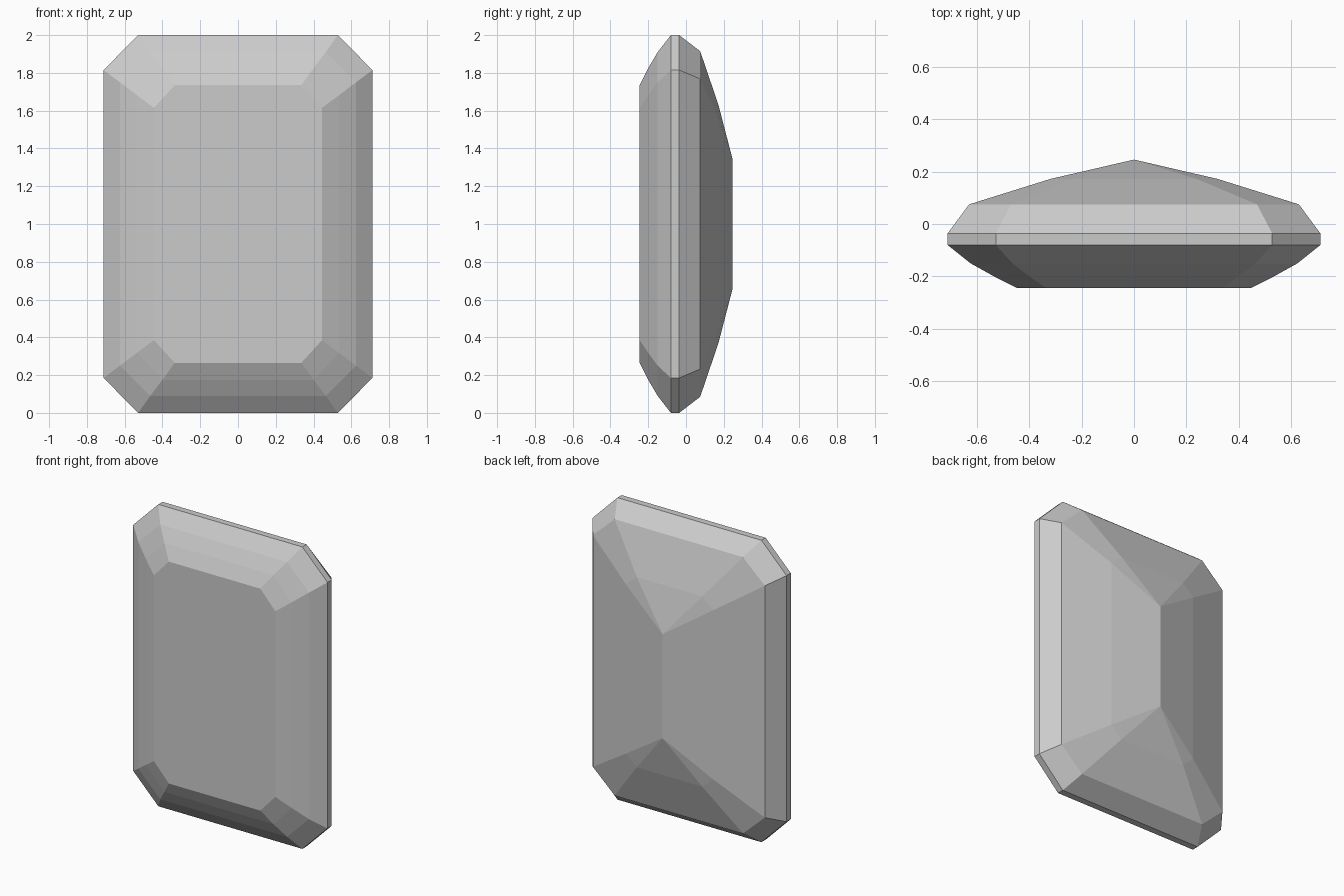
import bpy, bmesh

if "Cube" in bpy.data.objects:
    bpy.data.objects.remove(bpy.data.objects["Cube"])

# Octagonal sections from front table to back ridge:
# depth y, half width, half height, corner x, corner z
SECTIONS = [
    (-0.245, 0.445, 0.735, 0.335, 0.615),
    (-0.20, 0.535, 0.825, 0.40, 0.682),
    (-0.15, 0.625, 0.91, 0.465, 0.75),
    (-0.08, 0.712, 1.0, 0.528, 0.815),
    (-0.036, 0.712, 1.0, 0.528, 0.815),
    (0.075, 0.63, 0.915, 0.47, 0.768),
    (0.172, 0.32, 0.63, 0.24, 0.56),
    (0.246, 0.0, 0.345, 0.0, 0.345),
]


def octagon(bm, y, hx, hz, cx, cz):
    pts = [(cx, hz), (hx, cz), (hx, -cz), (cx, -hz),
           (-cx, -hz), (-hx, -cz), (-hx, cz), (-cx, hz)]
    return [bm.verts.new((x, y, z + 1)) for x, z in pts]


# Step-cut gem: loft the sections, then weld the last one into a ridge
bm = bmesh.new()
rings = [octagon(bm, *s) for s in SECTIONS]
bm.faces.new(rings[0])
for a, b in zip(rings, rings[1:]):
    for i in range(8):
        j = (i + 1) % 8
        bm.faces.new((a[i], a[j], b[j], b[i]))
bmesh.ops.remove_doubles(bm, verts=bm.verts, dist=0.0001)
bmesh.ops.recalc_face_normals(bm, faces=bm.faces)

mesh = bpy.data.meshes.new("step_cut_gem")
bm.to_mesh(mesh)
bm.free()
gem = bpy.data.objects.new("step_cut_gem", mesh)
bpy.context.collection.objects.link(gem)
